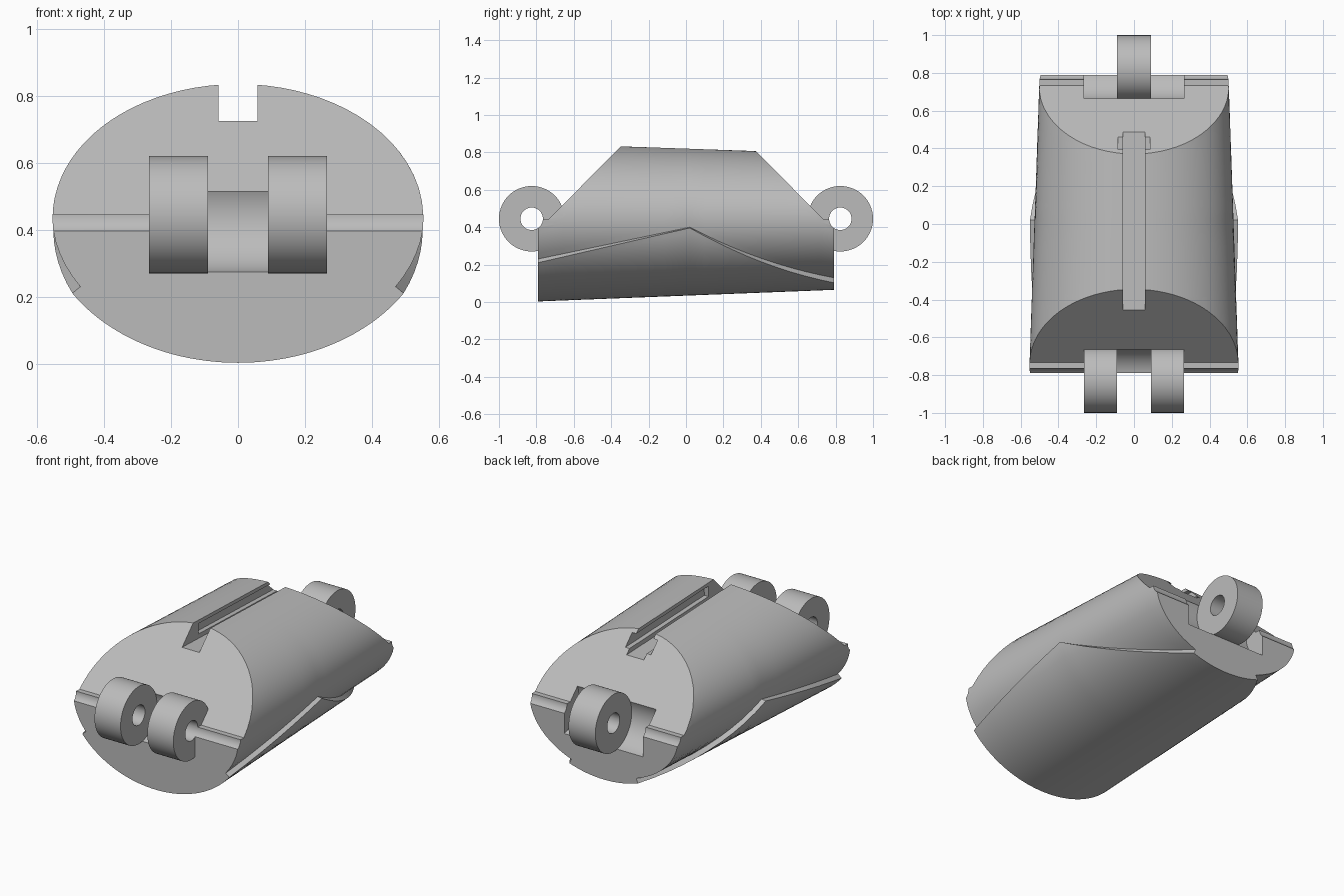
import bpy, bmesh, math
from mathutils import Matrix, Vector

old = bpy.data.objects.get("Cube")
if old:
    bpy.data.objects.remove(old)

grey = bpy.data.materials.new("plain grey")
grey.use_nodes = True
GREY = (0.5, 0.5, 0.5, 1)
grey.diffuse_color = GREY
grey.node_tree.nodes["Principled BSDF"].inputs["Base Color"].default_value = GREY

AXIS = 0.445      # height of hinge axis and of the section centre
HINGE = 0.825     # distance of hinge axes from the middle
END = 0.79        # half length of the body
BARREL = 0.175
PIN = 0.06


def make(name, bm):
    bmesh.ops.recalc_face_normals(bm, faces=bm.faces)
    mesh = bpy.data.meshes.new(name)
    bm.to_mesh(mesh)
    bm.free()
    mesh.materials.append(grey)
    ob = bpy.data.objects.new(name, mesh)
    bpy.context.collection.objects.link(ob)
    return ob


def box(name, lo, hi, tilt=0, lift=0):
    bm = bmesh.new()
    bmesh.ops.create_cube(bm, size=1)
    lo, hi = Vector(lo), Vector(hi)
    size = hi - lo
    for v in bm.verts:
        v.co = Vector(v.co[i] * size[i] for i in range(3)) + (lo + hi) / 2
    bm.transform(Matrix.Translation((0, 0, lift)) @ Matrix.Rotation(tilt, 4, 'X'))
    return make(name, bm)


def barrel(name, x0, x1, y, radius):
    bm = bmesh.new()
    bmesh.ops.create_cone(bm, cap_ends=True, segments=64, radius1=radius,
                          radius2=radius, depth=x1 - x0)
    bm.transform(Matrix.Translation(((x0 + x1) / 2, y, AXIS)) @ Matrix.Rotation(math.pi / 2, 4, 'Y'))
    return make(name, bm)


def prism(name, profile, width):
    bm = bmesh.new()
    face = bm.faces.new([bm.verts.new((-width, y, z)) for y, z in profile])
    ext = bmesh.ops.extrude_face_region(bm, geom=[face])
    verts = [g for g in ext["geom"] if isinstance(g, bmesh.types.BMVert)]
    bmesh.ops.translate(bm, verts=verts, vec=(2 * width, 0, 0))
    return make(name, bm)


def cut(ob, cutter):
    mod = ob.modifiers.new("cut", 'BOOLEAN')
    mod.operation, mod.solver, mod.object = 'DIFFERENCE', 'EXACT', cutter
    bpy.context.view_layer.objects.active = ob
    bpy.ops.object.modifier_apply(modifier=mod.name)
    bpy.data.objects.remove(cutter)


def smooth(ob):
    bpy.ops.object.select_all(action='DESELECT')
    ob.select_set(True)
    bpy.context.view_layer.objects.active = ob
    bpy.ops.object.shade_smooth_by_angle(angle=math.radians(25))


# Height of the stepped edge of the lower shell along the body
def ledge(y):
    if y < 0.02:
        return 0.4 - 0.17 * (0.02 - y) / 0.81
    s = (y - 0.02) / 0.77
    return 0.4 - 0.4 * s + 0.13 * s * s


def section(y):
    f = (y + END) / (2 * END)
    a, b = 0.555 - 0.055 * f, 0.405 - 0.055 * f
    outer_a, outer_b = a + 0.028, 0.442 - 0.062 * f
    t = math.asin((ledge(y) - AXIS) / b)
    ring = []
    n = 48
    for i in range(n + 1):
        w = t + (math.pi - 2 * t) * i / n
        ring.append((a * math.cos(w), y, AXIS + b * math.sin(w)))
    for i in range(n + 1):
        w = math.pi - t + (math.pi + 2 * t) * i / n
        ring.append((outer_a * math.cos(w), y, AXIS + outer_b * math.sin(w)))
    return ring


# Tapered oval body with the thicker lower shell
stations = [-END + 0.81 * i / 6 for i in range(6)] + [0.02 + 0.77 * i / 10 for i in range(11)]
bm = bmesh.new()
rings = [[bm.verts.new(p) for p in section(y)] for y in stations]
for r, q in zip(rings, rings[1:]):
    for i in range(len(r)):
        j = (i + 1) % len(r)
        bm.faces.new((r[i], r[j], q[j], q[i]))
bm.faces.new(rings[0])
bm.faces.new(rings[-1])
body = make("body", bm)

# Sloped ends and pin grooves
for side in (-1, 1):
    top_y = 0.345 if side < 0 else 0.37
    top_z = 0.835 if side < 0 else 0.81
    slope = [(1, AXIS), (0.733, AXIS), (top_y, top_z), (top_y - 0.2, top_z + 0.2), (1, 1.1)]
    cut(body, prism("end_cutter", [(side * y, z) for y, z in slope], 0.8))
    cut(body, barrel("pin_cutter", -0.8, 0.8, side * HINGE, PIN))

# Round clearances for the mating knuckles
for x0, x1, y in ((-0.09, 0.09, -HINGE), (-0.265, -0.09, HINGE), (0.09, 0.265, HINGE)):
    cut(body, barrel("recess_cutter", x0, x1, y, BARREL))

# Top slot with undercut
TILT = -0.035
cut(body, box("slot_cutter", (-0.058, -0.9, 0), (0.058, 0.9, 0.4), TILT, 0.709))
cut(body, box("undercut_cutter", (-0.086, -0.3, 0.027), (0.086, 0.9, 0.09), TILT, 0.709))
smooth(body)

# Hinge knuckles
for name, x0, x1, y in (("front_right_knuckle", -0.265, -0.09, -HINGE),
                        ("front_left_knuckle", 0.09, 0.265, -HINGE),
                        ("back_knuckle", -0.09, 0.09, HINGE)):
    knuckle = barrel(name, x0, x1, y, BARREL)
    cut(knuckle, barrel("hole_cutter", -0.5, 0.5, y, PIN))
    smooth(knuckle)
